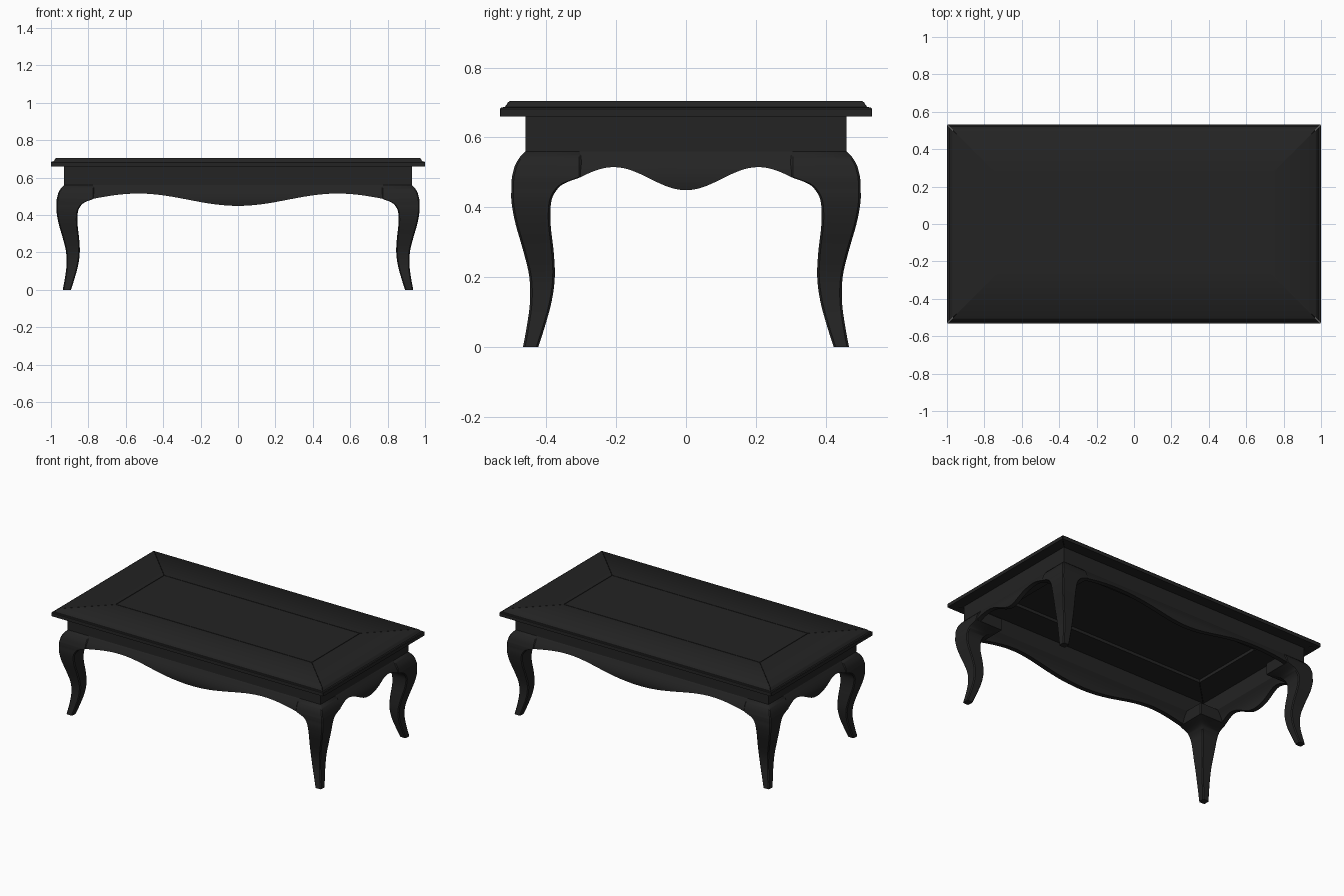
import bpy, bmesh, math
from mathutils import Vector

cube = bpy.data.objects.get("Cube")
if cube:
    bpy.data.objects.remove(cube, do_unlink=True)

HX, HY = 1.0, 0.533          # table top half sizes
FX, FY = 0.93, 0.46          # frame half sizes
FRAME_Z, TOP_Z = 0.56, 0.66  # bottom and top of the frame

black = bpy.data.materials.new("black_wood")
black.use_nodes = True
colour = (0.017, 0.017, 0.017, 1)
black.diffuse_color = colour
black.node_tree.nodes["Principled BSDF"].inputs["Base Color"].default_value = colour


def loft(name, rings, closed=False):
    """Skin a list of equal closed rings; cap the ends unless it loops."""
    bm = bmesh.new()
    loops = [[bm.verts.new(p) for p in ring] for ring in rings]
    pairs = list(zip(loops, loops[1:]))
    if closed:
        pairs.append((loops[-1], loops[0]))
    else:
        bm.faces.new(loops[0])
        bm.faces.new(loops[-1])
    for a, b in pairs:
        for i in range(len(a)):
            j = (i + 1) % len(a)
            bm.faces.new((a[i], a[j], b[j], b[i]))
    bmesh.ops.recalc_face_normals(bm, faces=bm.faces)
    mesh = bpy.data.meshes.new(name)
    bm.to_mesh(mesh)
    bm.free()
    mesh.materials.append(black)
    obj = bpy.data.objects.new(name, mesh)
    bpy.context.collection.objects.link(obj)
    bpy.ops.object.select_all(action='DESELECT')
    obj.select_set(True)
    bpy.context.view_layer.objects.active = obj
    bpy.ops.object.shade_smooth_by_angle(angle=math.radians(35))
    return obj


def rect(hx, hy, z):
    return [(-hx, -hy, z), (hx, -hy, z), (hx, hy, z), (-hx, hy, z)]


def smooth_path(points, steps=4):
    """Catmull-Rom curve through the points."""
    p = [Vector(q) for q in points]
    p = [2 * p[0] - p[1]] + p + [2 * p[-1] - p[-2]]
    out = []
    for a, b, c, d in zip(p, p[1:], p[2:], p[3:]):
        for s in range(steps):
            t = s / steps
            out.append(0.5 * (2 * b + (c - a) * t + (2 * a - 5 * b + 4 * c - d) * t * t
                              + (3 * b - a - 3 * c + d) * t ** 3))
    return out + [p[-2]]


# Mitred border boards with a moulded edge: (inset, height)
EDGE = [(0, 0.66), (0, 0.682), (0.004, 0.686), (0.013, 0.687), (0.018, 0.693),
        (0.023, 0.701), (0.03, 0.705), (0.278, 0.705), (0.278, 0.66)]
GAP = 0.0015


def board(name, along, across, place):
    start = [place(-(along - d - GAP), across - d, z) for d, z in EDGE]
    end = [place(along - d - GAP, across - d, z) for d, z in EDGE]
    loft(name, [start, end])


# Turns (along, outward, height) into world space for each side
SIDES = {
    "front": lambda u, v, z: (u, -v, z),
    "back": lambda u, v, z: (u, v, z),
    "left": lambda u, v, z: (v, u, z),
    "right": lambda u, v, z: (-v, u, z),
}


# Scalloped apron that swells outwards below the frame
def apron_bottom(u):
    u = abs(u)
    if u < 0.68:
        return 0.482 - 0.033 * math.cos(math.pi * u / 0.68)
    return 0.485 + 0.03 * math.cos(math.pi / 2 * (u - 0.68) / 0.32)


def apron(name, half, face, place, count=48, rows=7):
    rings = []
    for i in range(count + 1):
        u = 2 * i / count - 1
        low = apron_bottom(u)
        outer, inner = [], []
        for k in range(rows + 1):
            z = FRAME_Z + (low - FRAME_Z) * k / rows
            v = face + 0.036 * math.sin(math.pi * (FRAME_Z - z) / 0.17)
            outer.append(place(u * half, v, z))
            inner.append(place(u * half, v - 0.03, z))
        rings.append(outer + inner[::-1])
    loft(name, rings)


for side, place in SIDES.items():
    long_side = side in ("front", "back")
    board("top_board_" + side, *((HX, HY) if long_side else (HY, HX)), place)
    half, face = (0.785, FY) if long_side else (0.305, FX)
    apron("apron_" + side, half, face, place)

# Centre panel and the thin core beneath the boards
loft("top_panel", [rect(HX - 0.282, HY - 0.282, z) for z in (0.69, 0.705)])
loft("top_core", [rect(HX - 0.05, HY - 0.05, z) for z in (0.68, 0.7)])

# Hollow frame
T = 0.03
loft("frame", [rect(FX, FY, FRAME_Z), rect(FX, FY, TOP_Z),
               rect(FX - T, FY - T, TOP_Z), rect(FX - T, FY - T, FRAME_Z)], closed=True)

# Curved legs: (height, outer face, inner face), measured across the short side
LEG = [(0, 0.467, 0.423), (0.06, 0.456, 0.404), (0.13, 0.447, 0.385),
       (0.2, 0.449, 0.376), (0.27, 0.465, 0.379), (0.35, 0.488, 0.388),
       (0.4, 0.498, 0.388), (0.43, 0.501, 0.382), (0.455, 0.5, 0.366),
       (0.47, 0.5, 0.345), (0.486, 0.499, 0.302)]
SHOULDER = [(0.49, 0.498, 0.3), (0.52, 0.49, 0.3), (0.545, 0.475, 0.3), (0.56, 0.46, 0.3)]


def leg(name, sx, sy):
    rings = []
    for z, o, i in smooth_path(LEG) + smooth_path(SHOULDER, 3):
        c = 0.006
        section = [(o - c, o), (o, o - c), (o, i + c), (o - c, i),
                   (i + c, i), (i, i + c), (i, o - c), (i + c, o)]
        rings.append([(sx * (a + FX - FY), sy * b, z) for a, b in section])
    loft(name, rings)


for xname, sx in (("left", 1), ("right", -1)):
    for yname, sy in (("front", -1), ("back", 1)):
        leg(yname + "_" + xname + "_leg", sx, sy)
